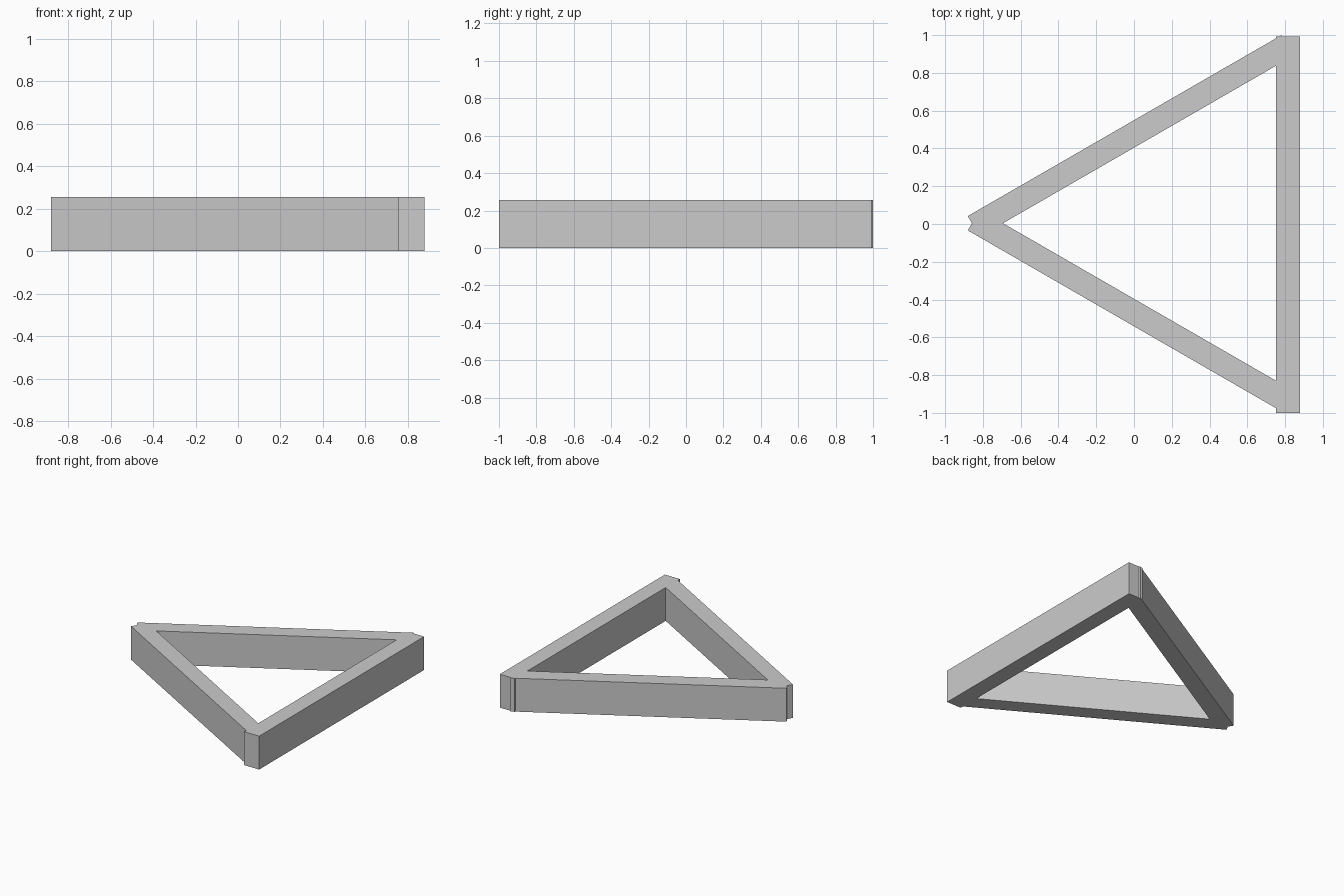
import bpy
from mathutils import Vector

if "Cube" in bpy.data.objects:
    bpy.data.objects.remove(bpy.data.objects["Cube"])

HEIGHT, WIDTH = 0.255, 0.126


def beam(name, start, end, side):
    """Box with one long vertical face from start to end, thickened toward side (+1 left, -1 right)."""
    a, b = Vector(start), Vector(end)
    d = (b - a).normalized()
    n = Vector((-d.y, d.x)) * side
    c = (a + b) / 2 + n * WIDTH / 2
    bpy.ops.mesh.primitive_cube_add(size=1, location=(c.x, c.y, HEIGHT / 2),
                                    rotation=(0, 0, Vector((1, 0)).angle_signed(d) * -1))
    o = bpy.context.object
    o.name = name
    o.scale = ((b - a).length, WIDTH, HEIGHT)
    bpy.ops.object.transform_apply(location=True, rotation=True, scale=True)
    return o


# Three straight beams, each given by its outer edge
AXIS = 0.004
frame = beam("triangle_frame", (0.879, -1.0), (0.879, 0.992), 1)
sides = [beam("side_beam", (-0.88, AXIS + s * 0.038), (0.781, AXIS + s * 0.996), -s)
         for s in (1, -1)]

# Weld the beams into one continuous frame
for side in sides:
    mod = frame.modifiers.new("weld", 'BOOLEAN')
    mod.operation, mod.solver, mod.object = 'UNION', 'EXACT', side
    bpy.context.view_layer.objects.active = frame
    bpy.ops.object.modifier_apply(modifier=mod.name)
    bpy.data.objects.remove(side)
